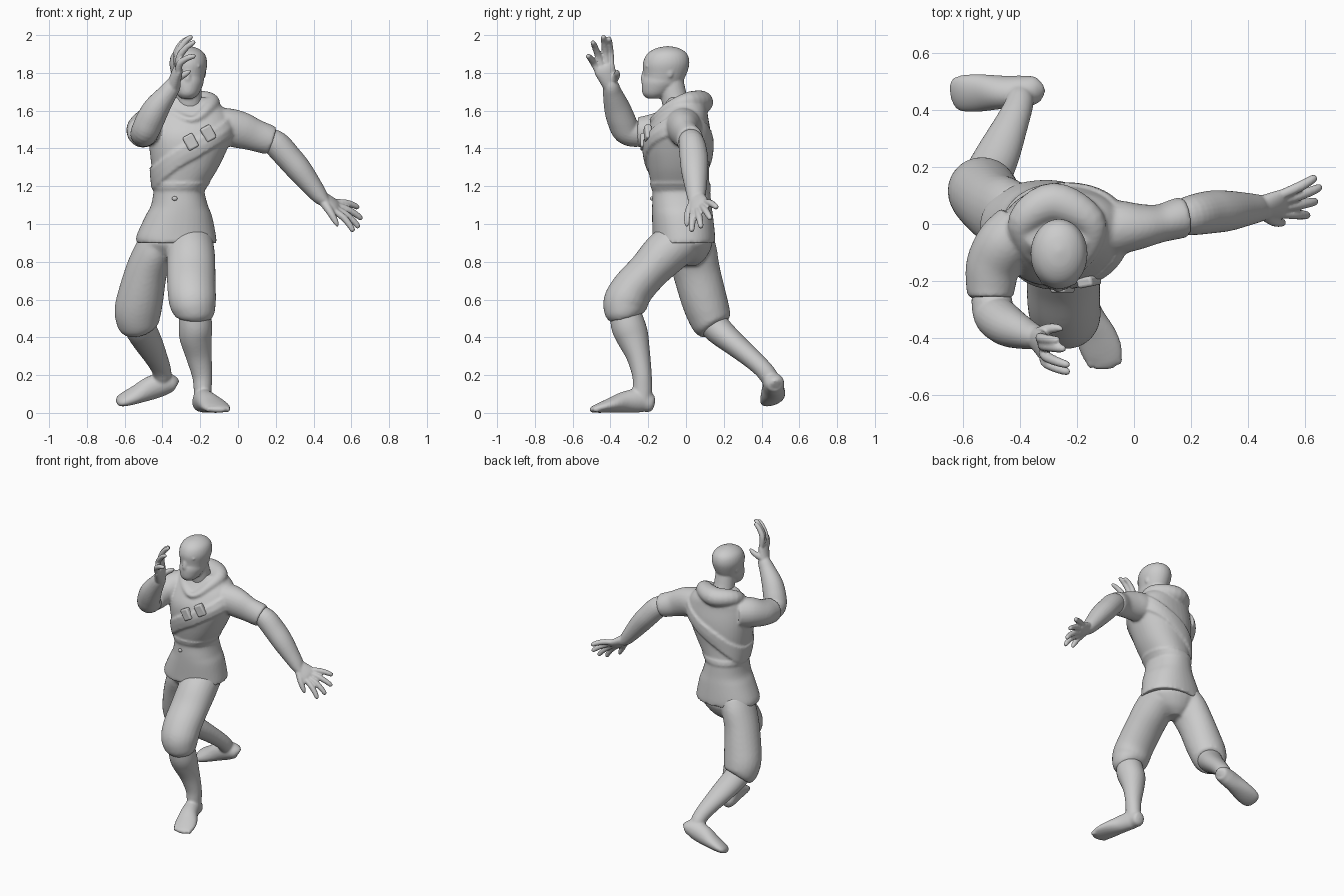
import bpy, bmesh, math
from mathutils import Vector


def spline(pts, loop=False, k=5):
    """Catmull-Rom through tuples of any length."""
    n, out = len(pts), []
    g = (lambda i: pts[i % n]) if loop else (lambda i: pts[max(0, min(n - 1, i))])
    for i in range(n if loop else n - 1):
        for s in range(k):
            t = s / k
            out.append([.5 * (2 * b + (c - a) * t + (2 * a - 5 * b + 4 * c - d) * t * t
                              + (3 * b - a - 3 * c + d) * t ** 3)
                        for a, b, c, d in zip(g(i - 1), g(i), g(i + 1), g(i + 2))])
    return out if loop else out + [list(pts[-1])]


def skin(name, rings, loop=False):
    """Join equal rings of points into one closed surface."""
    bm = bmesh.new()
    vs = [[bm.verts.new(p) for p in r] for r in rings]
    m, n = len(vs), len(vs[0])
    for i in range(m if loop else m - 1):
        for j in range(n):
            a, b = vs[i], vs[(i + 1) % m]
            bm.faces.new((a[j], a[(j + 1) % n], b[(j + 1) % n], b[j]))
    if not loop:
        bm.faces.new(vs[0])
        bm.faces.new(vs[-1])
    bmesh.ops.recalc_face_normals(bm, faces=bm.faces)
    me = bpy.data.meshes.new(name)
    bm.to_mesh(me)
    ob = bpy.data.objects.new(name, me)
    bpy.context.collection.objects.link(ob)
    return ob


def tube(name, pts, ref=(1, 0, 0), axis=None, loop=False, n=24, power=1):
    """Sweep an ellipse along points (x, y, z, radius_a, radius_b)."""
    p = spline([q if len(q) == 5 else (*q, q[3]) for q in pts], loop)
    m, ref, rings = len(p), Vector(ref), []
    for i, q in enumerate(p):
        lo, hi = ((i - 1) % m, (i + 1) % m) if loop else (max(i - 1, 0), min(i + 1, m - 1))
        t = Vector(axis) if axis else (Vector(p[hi][:3]) - Vector(p[lo][:3])).normalized()
        a = (ref - t * ref.dot(t)).normalized()
        b = t.cross(a)
        ring = []
        for j in range(n):
            w = 2 * math.pi * j / n
            c, s = [math.copysign(abs(f) ** power, f) for f in (math.cos(w), math.sin(w))]
            ring.append(Vector(q[:3]) + a * c * max(q[3], .001) + b * s * max(q[4], .001))
        rings.append(ring)
    return skin(name, rings, loop)


def ball(name, loc, scale, rot=(0, 0, 0)):
    bpy.ops.mesh.primitive_uv_sphere_add(segments=20, ring_count=12, location=loc, rotation=rot)
    ob = bpy.context.object
    ob.name, ob.scale = name, scale
    return ob


def fuse(name, parts, voxel, smooth):
    """Join overlapping parts into one blended skin."""
    bpy.ops.object.select_all(action="DESELECT")
    for ob in parts:
        ob.select_set(True)
    bpy.context.view_layer.objects.active = parts[0]
    bpy.ops.object.join()
    ob = bpy.context.object
    ob.name = name
    rm = ob.modifiers.new("blend", "REMESH")
    rm.mode, rm.voxel_size, rm.use_smooth_shade = "VOXEL", voxel, True
    sm = ob.modifiers.new("soften", "SMOOTH")
    sm.factor, sm.iterations = .5, smooth


# Shirt body: horizontal sections, chest slightly turned
YAW = (math.cos(.08), math.sin(.08), 0)
BODY = [(-.325, -.012, .9, .212, .165), (-.327, -.012, .94, .21, .165), (-.314, -.018, 1.04, .177, .161),
        (-.31, -.022, 1.1, .15, .157), (-.312, -.025, 1.18, .134, .152), (-.30, -.032, 1.22, .148, .154),
        (-.28, -.04, 1.3, .177, .163), (-.262, -.043, 1.4, .207, .175), (-.25, -.04, 1.48, .224, .17),
        (-.25, -.025, 1.56, .214, .142), (-.26, -.01, 1.62, .18, .115), (-.265, -.015, 1.67, .12, .085)]
shirt = [tube("shirt_body", BODY, YAW, (0, 0, 1), n=40, power=.9)]
DENSE = spline(BODY)


def on_body(w, z, out=0):
    """Point on the shirt at angle w and height z, pushed outward."""
    q = min(DENSE, key=lambda d: abs(d[2] - z))
    i = DENSE.index(q)
    r = DENSE[min(i + 1, len(DENSE) - 1)] if z > q[2] else DENSE[max(i - 1, 0)]
    f = 0 if r[2] == q[2] else (z - q[2]) / (r[2] - q[2])
    x, y, _, rx, ry = [u + (v - u) * f for u, v in zip(q, r)]
    c, s = [math.copysign(abs(g) ** .9, g) for g in (math.cos(w), math.sin(w))]
    u, v = c * (rx + out), s * (ry + out)
    return Vector((x + u * YAW[0] - v * YAW[1], y + u * YAW[1] + v * YAW[0], z))


def band(name, height, half, thick):
    """Cloth strip wrapped around the shirt."""
    prof = [(-half, -.02), (-half * .9, thick), (0, thick * 1.15), (half * .9, thick), (half, -.02)]
    return skin(name, [[on_body(w, height(w) + dz, o) for dz, o in prof]
                       for w in (2 * math.pi * i / 64 for i in range(64))], True)


shirt += [band("chest_sash", lambda w: 1.385 + .145 * math.cos(w), .06, .012),
          band("waist_fold", lambda w: 1.2, .018, .006)]
ball("waist_button", (-.335, -.18, 1.135), (.014, .01, .012))

# Sash pouches
for i, w in enumerate((-1.6, -1.26)):
    bpy.ops.mesh.primitive_cube_add(size=1, location=on_body(w, 1.435 + .045 * i, .006), rotation=(0, -.5, .2 * i))
    ob = bpy.context.object
    ob.name, ob.scale = "sash_pouch_%d" % (i + 1), (.06, .036, .08)
    bpy.ops.object.transform_apply(location=False, rotation=False)
    bev = ob.modifiers.new("round", "BEVEL")
    bev.width, bev.segments = .01, 3

# Sleeves and hood, blended into the shirt
shirt += [
    tube("left_sleeve", [(-.13, -.02, 1.515, .1), (-.05, -.012, 1.512, .095, .1), (.02, -.008, 1.495, .08, .097),
                         (.09, .002, 1.47, .067, .085), (.15, .018, 1.45, .071, .08),
                         (.172, .024, 1.442, .07, .076), (.178, .025, 1.44, .058, .062)], (0, 1, 0)),
    tube("right_sleeve", [(-.4, -.02, 1.53, .1), (-.455, -.07, 1.525, .1), (-.493, -.14, 1.505, .088, .095),
                          (-.502, -.21, 1.49, .083, .088), (-.502, -.25, 1.485, .08),
                          (-.502, -.26, 1.485, .066)], (0, 0, 1)),
    tube("hood_collar", [(-.28, .075, 1.645, .062, .07), (-.385, .01, 1.64, .052, .057), (-.355, -.09, 1.595, .035, .042),
                         (-.245, -.165, 1.55, .02, .03), (-.165, -.09, 1.61, .035, .042),
                         (-.155, .01, 1.648, .05, .055)], (0, 0, 1), loop=True)]
fuse("shirt", shirt, .009, 3)

# Head, neck and face
HEAD = [(-.268, -.165, 1.665, .03, .035), (-.267, -.153, 1.69, .056, .07), (-.265, -.128, 1.74, .077, .1),
        (-.263, -.112, 1.79, .089, .113), (-.263, -.105, 1.85, .1, .123), (-.263, -.1, 1.9, .087, .106),
        (-.263, -.097, 1.93, .05, .062), (-.263, -.095, 1.942, .004, .004)]
head = [tube("head", HEAD, axis=(0, 0, 1), n=32),
        tube("neck", [(-.255, -.03, 1.58, .08), (-.26, -.06, 1.66, .07), (-.262, -.08, 1.76, .066)]),
        tube("face_mask", [(x, y - .004, z, a + .004, b + .003) for x, y, z, a, b in HEAD[:3]]
             + [(-.264, -.122, 1.77, .083, .108)], axis=(0, 0, 1), n=32),
        tube("nose", [(-.266, -.215, 1.82, .008, .01), (-.267, -.224, 1.79, .014, .012),
                      (-.267, -.222, 1.76, .018, .016), (-.267, -.21, 1.74, .012, .008)])]
for s in (-1, 1):
    head += [ball("ear", (-.263 + s * .086, -.085, 1.8), (.008, .016, .025)),
             ball("brow", (-.265 + s * .036, -.207, 1.832), (.03, .01, .009), (0, -s * .2, 0))]
    ball(("left" if s > 0 else "right") + "_eye", (-.265 + s * .035, -.207, 1.81), (.014, .007, .007))
fuse("head", head, .007, 3)

# Trousers
fuse("trousers", [
    tube("pelvis", [(-.335, .01, .78, .04, .05), (-.335, .005, .82, .12, .1), (-.33, -.005, .89, .185, .145),
                    (-.32, -.01, .93, .17, .14)], axis=(0, 0, 1)),
    tube("left_leg", [(-.255, -.02, .92, .12, .12), (-.25, -.115, .84, .128, .12), (-.248, -.2, .75, .129, .109),
                      (-.246, -.28, .66, .128, .112), (-.24, -.318, .59, .125, .118), (-.232, -.325, .54, .113, .11),
                      (-.23, -.322, .51, .1, .094), (-.23, -.32, .5, .085, .08)]),
    tube("right_leg", [(-.41, .01, .92, .1, .13), (-.447, .03, .85, .104, .135), (-.485, .055, .75, .111, .126),
                       (-.515, .09, .62, .122, .122), (-.53, .115, .54, .124, .117), (-.53, .135, .48, .114, .107),
                       (-.527, .147, .455, .1, .092), (-.525, .152, .447, .085, .08)])], .011, 4)

# Lower legs with bare feet
left_leg = [
    tube("shin", [(-.228, -.32, .52, .085, .085), (-.225, -.305, .46, .089, .091), (-.224, -.283, .4, .086, .086),
                  (-.207, -.252, .3, .069, .064), (-.19, -.233, .2, .054, .052), (-.187, -.23, .13, .048, .052),
                  (-.187, -.232, .05, .045, .05)]),
    tube("foot", [(-.198, -.168, .04, .015, .02), (-.197, -.183, .045, .042, .044), (-.19, -.235, .065, .05, .063),
                  (-.165, -.32, .058, .058, .057), (-.13, -.4, .04, .072, .039), (-.108, -.46, .026, .07, .026),
                  (-.103, -.495, .018, .05, .017), (-.102, -.51, .016, .02, .008)])]
left_leg += [ball("toe", (-.105 + u * .025, -.49 + .006 * abs(u + 1), .019), (.014, .024, .016), (0, 0, .25))
             for u in (-2, -1, 0, 1, 2)]
fuse("left_shin_and_foot", left_leg, .008, 4)
fuse("right_shin_and_foot", [
    tube("shin", [(-.525, .13, .49, .084, .08), (-.512, .17, .44, .084, .076), (-.475, .25, .37, .077, .064),
                  (-.435, .34, .295, .062, .054), (-.408, .405, .235, .052, .049), (-.4, .44, .19, .048),
                  (-.4, .455, .15, .035)]),
    tube("foot", [(-.325, .478, .15, .015, .02), (-.338, .474, .155, .045, .04), (-.385, .465, .155, .055, .06),
                  (-.46, .462, .132, .058, .063), (-.54, .46, .096, .068, .046), (-.6, .457, .072, .067, .033),
                  (-.63, .456, .06, .054, .022), (-.643, .455, .056, .025, .01)], (0, .93, .35))], .008, 4)


def arm(side, path, ref, wrist, index, pinky, tips, thumb, bow):
    """Arm, flat palm, four fingers fanned between two knuckles, and a thumb."""
    wrist, index, pinky, bow = map(Vector, (wrist, index, pinky, bow))
    mid, wide = (index + pinky) / 2, (pinky - index).length / 2
    pts = [(0, .04, .034), (.45, wide + .006, .031), (.85, wide + .014, .025), (1.08, wide + .008, .015)]
    parts = [tube("arm", path, ref),
             tube("palm", [(*wrist.lerp(mid, f), a, b) for f, a, b in pts], pinky - index)]
    for i, tip in enumerate(tips):
        base, tip = index.lerp(pinky, i / 3).lerp(wrist, .15), Vector(tip)
        finger = [(0, .017), (.4, .0185), (.75, .0165), (.96, .013), (1.01, .004)]
        parts.append(tube("finger", [(*(base.lerp(tip, f) + bow * 4 * f * (1 - f)), r) for f, r in finger],
                          (0, 1, 0), n=12))
    parts.append(tube("thumb", [(*p, r) for p, r in zip(thumb, (.026, .02, .015, .005))], n=12))
    fuse(side + "_arm_and_hand", parts, .006, 2)


arm("left", [(.13, .014, 1.46, .055), (.2, .03, 1.425, .07), (.27, .042, 1.35, .075, .07),
             (.33, .046, 1.28, .071, .066), (.4, .052, 1.19, .057, .052), (.44, .055, 1.14, .048, .041),
             (.47, .058, 1.115, .04, .025)], (0, 1, 0),
    (.425, .054, 1.15), (.525, .035, 1.055), (.525, .108, 1.11),
    [(.61, .03, .96), (.64, .08, .98), (.655, .13, 1.025), (.637, .165, 1.085)],
    [(.455, .04, 1.115), (.49, .012, 1.06), (.518, .005, 1.01), (.528, .005, .985)], (.01, 0, .008))
arm("right", [(-.5, -.22, 1.487, .06), (-.5, -.26, 1.478, .07), (-.49, -.315, 1.495, .074),
              (-.465, -.342, 1.55, .075), (-.43, -.365, 1.615, .069), (-.375, -.388, 1.69, .052),
              (-.345, -.398, 1.735, .043, .041), (-.332, -.41, 1.775, .025)], (1, 0, 0),
    (-.345, -.397, 1.725), (-.318, -.395, 1.845), (-.31, -.475, 1.815),
    [(-.262, -.408, 1.985), (-.242, -.438, 1.995), (-.228, -.495, 1.965), (-.226, -.52, 1.89)],
    [(-.335, -.39, 1.76), (-.305, -.37, 1.78), (-.27, -.365, 1.8), (-.25, -.37, 1.815)], (-.03, 0, .012))

# Smooth shading
bpy.ops.object.select_all(action="SELECT")
bpy.ops.object.shade_smooth_by_angle(angle=math.radians(50))
